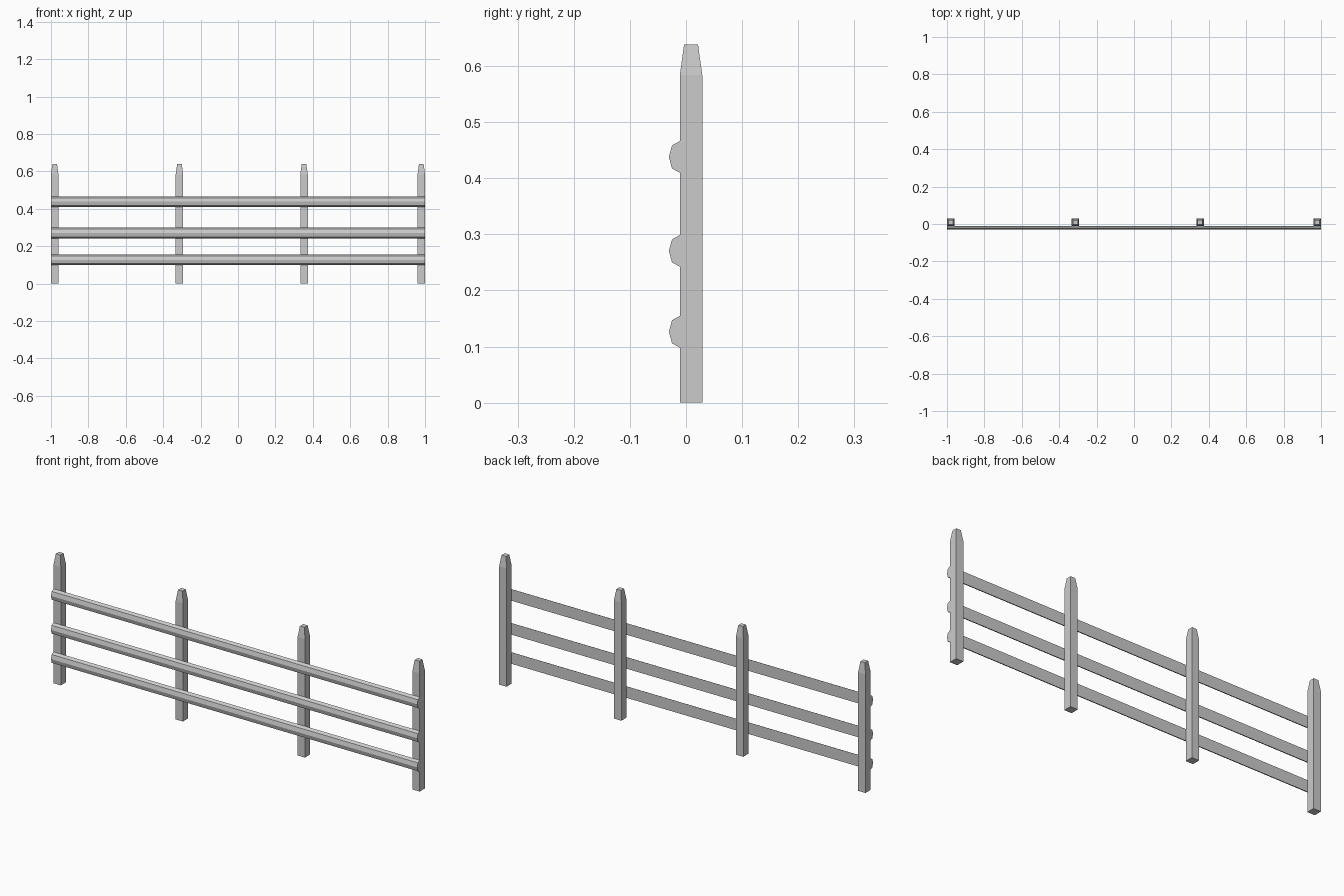
import bpy, bmesh

if "Cube" in bpy.data.objects:
    bpy.data.objects.remove(bpy.data.objects["Cube"])


def make_object(name, rings):
    """Skin a stack of equal-length closed rings, capped at both ends."""
    bm = bmesh.new()
    loops = [[bm.verts.new(p) for p in ring] for ring in rings]
    n = len(loops[0])
    for a, b in zip(loops, loops[1:]):
        for i in range(n):
            j = (i + 1) % n
            bm.faces.new((a[i], a[j], b[j], b[i]))
    bm.faces.new(loops[0])
    bm.faces.new(loops[-1])
    bmesh.ops.recalc_face_normals(bm, faces=bm.faces)
    mesh = bpy.data.meshes.new(name)
    bm.to_mesh(mesh)
    bm.free()
    obj = bpy.data.objects.new(name, mesh)
    bpy.context.collection.objects.link(obj)
    return obj


def square(x, y, z, half):
    return [(x + sx * half, y + sy * half, z)
            for sx, sy in ((-1, -1), (1, -1), (1, 1), (-1, 1))]


# Square posts with tapered tops
POST_Y = 0.009
for i, x in enumerate((-0.98, -0.313, 0.353, 0.98)):
    levels = ((0, 0.02), (0.584, 0.02), (0.638, 0.0125))
    make_object(f"post_{i + 1}", [square(x, POST_Y, z, h) for z, h in levels])

# Half-round rails with a flat back resting against the posts
PROFILE = ((-0.0105, -0.0285), (-0.025, -0.0205), (-0.0305, 0),
           (-0.025, 0.0205), (-0.0105, 0.0285))
for i, zc in enumerate((0.1265, 0.2705, 0.438)):
    make_object(f"rail_{i + 1}",
                [[(x, y, zc + z) for y, z in PROFILE] for x in (-1, 1)])
